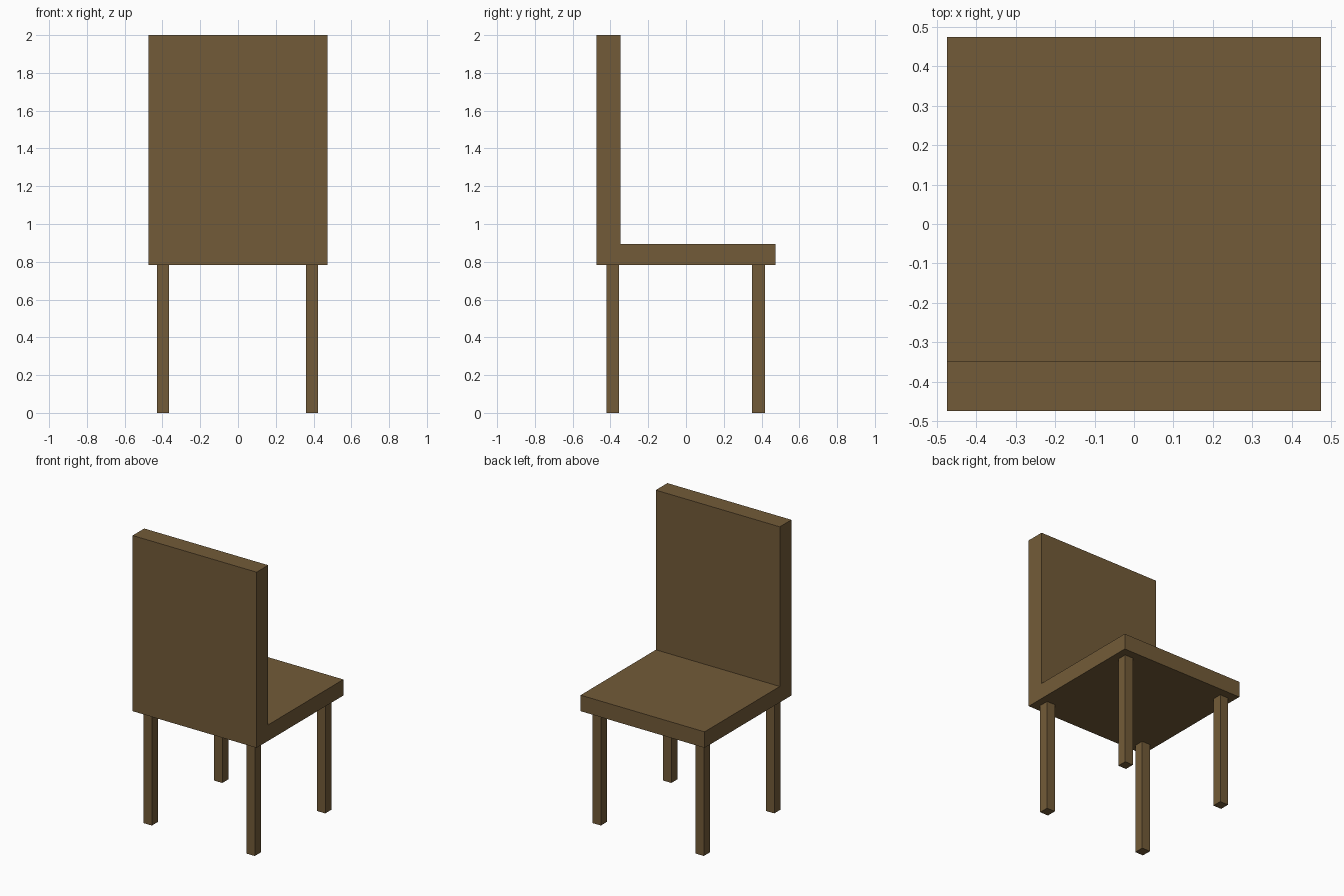
import bpy
import bmesh

cube = bpy.data.objects.get("Cube")
if cube:
    bpy.data.objects.remove(cube, do_unlink=True)

# Single wood colour
wood = bpy.data.materials.new("brown_wood")
wood.use_nodes = True
colour = (0.171, 0.105, 0.040, 1.0)
wood.diffuse_color = colour
wood.node_tree.nodes["Principled BSDF"].inputs["Base Color"].default_value = colour

HALF = 0.475        # half width and depth of the seat
SEAT_BOTTOM = 0.783
SEAT_TOP = 0.894
BACK_FACE = -0.348  # sitting side of the backrest
TOP = 2.0


def extrude_profile(name, points, direction):
    """Make a solid by extruding a flat outline along a direction."""
    bm = bmesh.new()
    face = bm.faces.new([bm.verts.new(p) for p in points])
    result = bmesh.ops.extrude_face_region(bm, geom=[face], use_keep_orig=True)
    verts = [v for v in result["geom"] if isinstance(v, bmesh.types.BMVert)]
    bmesh.ops.translate(bm, verts=verts, vec=direction)
    bmesh.ops.recalc_face_normals(bm, faces=bm.faces)
    mesh = bpy.data.meshes.new(name)
    bm.to_mesh(mesh)
    bm.free()
    mesh.materials.append(wood)
    obj = bpy.data.objects.new(name, mesh)
    bpy.context.collection.objects.link(obj)
    return obj


# Seat and backrest as one L-shaped side profile
side = [(-HALF, SEAT_BOTTOM), (HALF, SEAT_BOTTOM), (HALF, SEAT_TOP),
        (BACK_FACE, SEAT_TOP), (BACK_FACE, TOP), (-HALF, TOP)]
extrude_profile("seat_and_backrest", [(-HALF, y, z) for y, z in side],
                (2 * HALF, 0, 0))

# Four square legs
LEG_X, LEG_Y = 0.032, 0.034
for x_name, x in (("right", -0.397), ("left", 0.392)):
    for y_name, y in (("front", -0.388), ("back", 0.384)):
        outline = [(x + sx * LEG_X, y + sy * LEG_Y, 0)
                   for sx, sy in ((-1, -1), (1, -1), (1, 1), (-1, 1))]
        extrude_profile(f"{y_name}_{x_name}_leg", outline, (0, 0, SEAT_BOTTOM))
